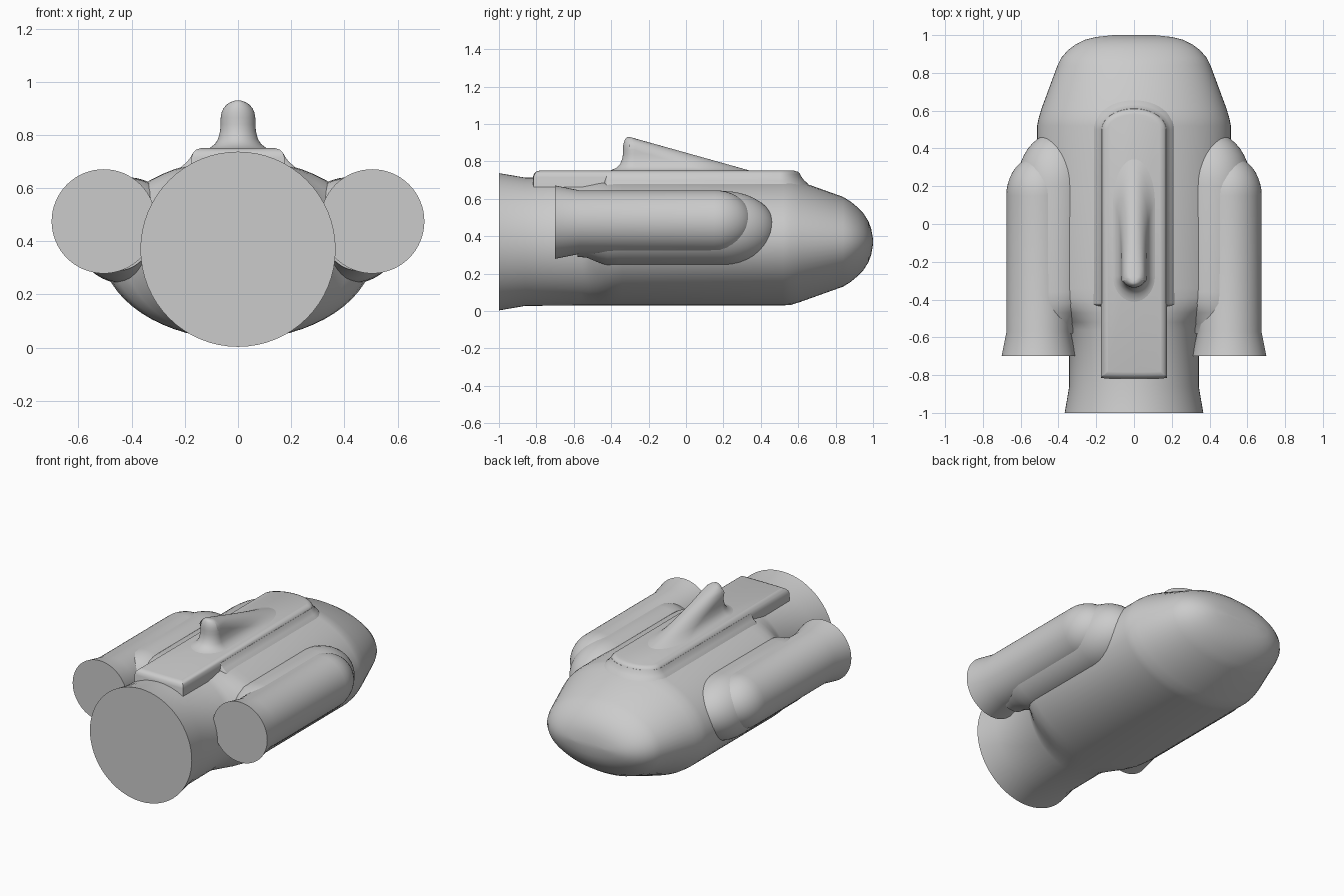
import bpy, bmesh
from math import sin, cos, pi, sqrt

if "Cube" in bpy.data.objects:
    bpy.data.objects.remove(bpy.data.objects["Cube"], do_unlink=True)

grey = bpy.data.materials.new("hull_grey")
grey.use_nodes = True
grey.diffuse_color = (0.6, 0.6, 0.6, 1)
grey.node_tree.nodes["Principled BSDF"].inputs["Base Color"].default_value = (0.6, 0.6, 0.6, 1)

SEG = 64


def loft(name, rings, angle=0.6):
    """Skin a stack of equal-length rings and cap both ends."""
    bm = bmesh.new()
    loops = [[bm.verts.new(p) for p in ring] for ring in rings]
    n = len(rings[0])
    for a, b in zip(loops, loops[1:]):
        for i in range(n):
            j = (i + 1) % n
            bm.faces.new((a[i], a[j], b[j], b[i]))
    bm.faces.new(loops[0])
    bm.faces.new(loops[-1])
    bmesh.ops.recalc_face_normals(bm, faces=bm.faces)
    mesh = bpy.data.meshes.new(name)
    bm.to_mesh(mesh)
    bm.free()
    mesh.materials.append(grey)
    ob = bpy.data.objects.new(name, mesh)
    bpy.context.collection.objects.link(ob)
    bpy.ops.object.select_all(action="DESELECT")
    ob.select_set(True)
    bpy.context.view_layer.objects.active = ob
    bpy.ops.object.shade_smooth_by_angle(angle=angle)
    return ob


def oval(y, w, h, x=0, z=0.37):
    """Upright elliptical section across the length."""
    return [(x + w * cos(2 * pi * i / SEG), y, z + h * sin(2 * pi * i / SEG))
            for i in range(SEG)]


def plan(z, w, rear, front, rear_len, front_len):
    """Level outline: straight sides with half-ellipse ends."""
    half = SEG // 2
    ends = [(w * cos(pi * i / half), front + front_len * sin(pi * i / half), z)
            for i in range(half + 1)]
    ends += [(-w * cos(pi * i / half), rear - rear_len * sin(pi * i / half), z)
             for i in range(half + 1)]
    return ends


# Hull with main nozzle at the front end and blunt nose behind
hull = [(-1, .367, .367), (-.86, .343, .343), (-.56, .343, .34), (-.52, .37, .34),
        (-.47, .43, .34), (-.43, .48, .34), (-.39, .505, .34), (-.34, .513, .34),
        (.52, .513, .34), (.56, .505, .338), (.61, .49, .322), (.84, .405, .24),
        (.88, .385, .215), (.92, .35, .182), (.95, .31, .15), (.975, .26, .11),
        (.99, .2, .07), (1, .11, .015)]
loft("hull", [oval(*s) for s in hull])

# Side pods and the fairings that join them to the hull
pod = [(-.7, .196), (-.57, .17), (.15, .17)]
pod += [(.15 + .21 * sin(t * pi / 20), .17 * cos(t * pi / 20) + .001) for t in range(1, 11)]
fairing = [(-.58, .13, .15, .45), (-.53, .14, .155, .45), (-.47, .17, .18, .43),
           (-.42, .195, .197, .42), (-.36, .2, .2, .42)]
fairing += [(.2 + .28 * sin(t * pi / 20), .2 * cos(t * pi / 20) + .001,
             .2 * cos(t * pi / 20) + .001, .42) for t in range(11)]
for side, s in (("left", 1), ("right", -1)):
    loft(side + "_pod", [oval(y, r, r, s * .505, .475) for y, r in pod], .25)
    loft(side + "_fairing", [oval(y, w, h, s * x, .44) for y, w, h, x in fairing])

# Raised spine along the top, with a soft foot where it meets the hull
spine = [(.5, 0), (.715, 0), (.733, .006), (.744, .016), (.75, .035)]
loft("spine", [plan(z, .175 - d, -.815 + d, .5, .004, .115 - d) for z, d in spine])
foot = [(.66, .05), (.683, .035), (.697, .018), (.715, .004), (.73, -.004)]
loft("spine_foot", [plan(z, .175 + d, -.42, .5, .03, .115 + d) for z, d in foot])

# Sloping fin: a tilted rounded ridge with a flared base
R, TOP, SLOPE, REAR = .065, .93, .28, -.275
rings = []
for z, flare in [(.745, .075), (.752, .05), (.765, .028), (.785, .012), (.815, .003),
                 (.84, 0), (.865, 0), (.885, 0), (.9, 0), (.914, 0), (.923, 0), (.929, 0)]:
    drop = TOP - z
    w = R if drop > R else sqrt(R * R - (R - drop) ** 2)
    tip = -.3 + drop / SLOPE
    length = min(R / SLOPE, tip - REAR + w * .5)
    length = max(length, w * .3)
    rings.append(plan(z, w + flare * .8, REAR - .035 * (1 - w / R), tip - length,
                      w * .95 + flare * 1.3, length))
loft("fin", rings, .9)
